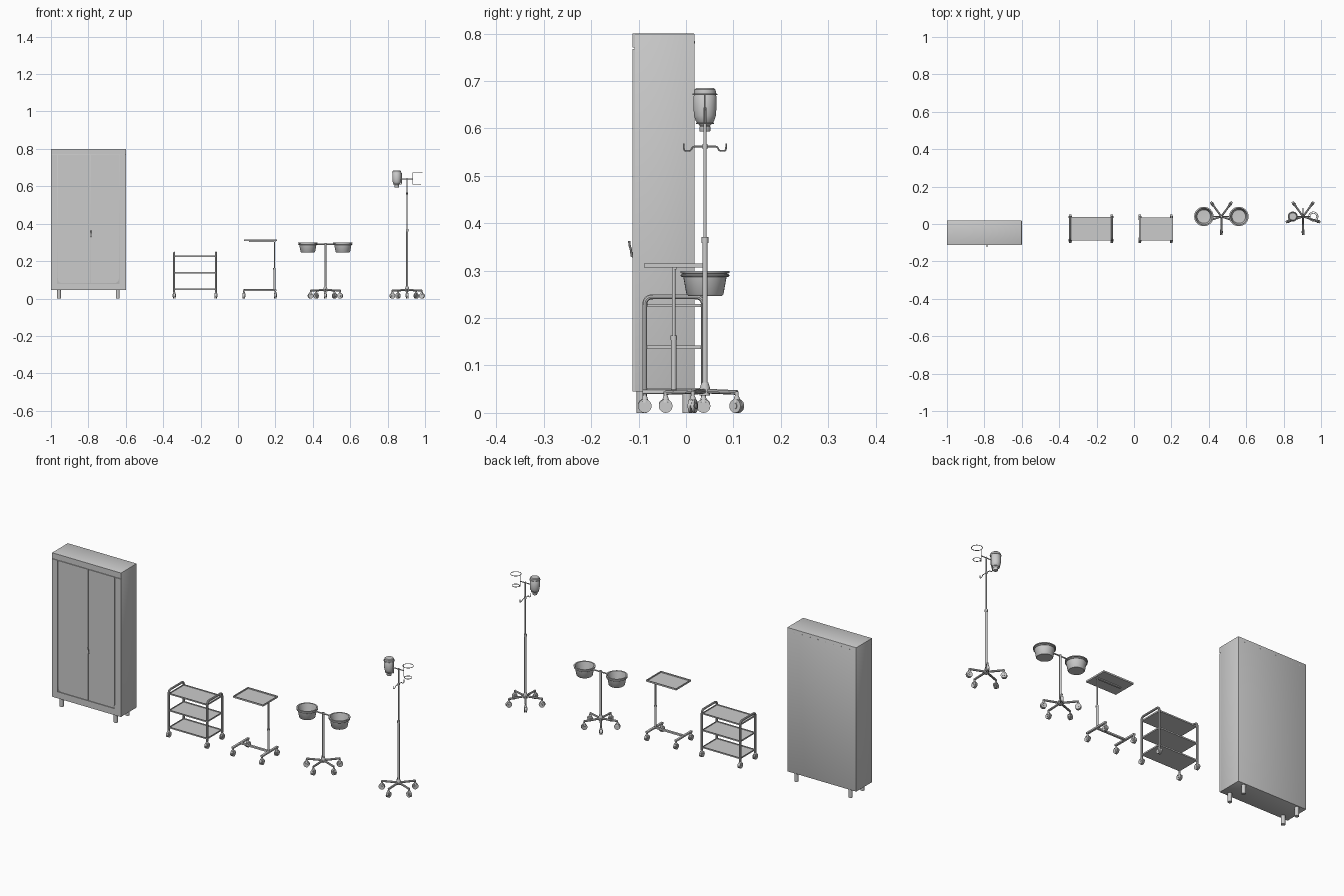
import bpy, bmesh, math
from math import pi, sin, cos, radians
from mathutils import Vector, Matrix

if "Cube" in bpy.data.objects:
    bpy.data.objects.remove(bpy.data.objects["Cube"])


def finish(name, bm, smooth=True):
    bmesh.ops.recalc_face_normals(bm, faces=bm.faces)
    me = bpy.data.meshes.new(name)
    bm.to_mesh(me)
    bm.free()
    ob = bpy.data.objects.new(name, me)
    bpy.context.collection.objects.link(ob)
    if smooth:
        shade(ob)
    return ob


def shade(ob):
    bpy.ops.object.select_all(action='DESELECT')
    ob.select_set(True)
    bpy.context.view_layer.objects.active = ob
    bpy.ops.object.shade_smooth_by_angle(angle=radians(35))


def box(name, x, y, z, bevel=0.0):
    bm = bmesh.new()
    c = [(a[0] + a[1]) / 2 for a in (x, y, z)]
    s = [a[1] - a[0] for a in (x, y, z)]
    bmesh.ops.create_cube(bm, size=1, matrix=Matrix.Translation(c) @ Matrix.Diagonal((*s, 1)))
    if bevel:
        bmesh.ops.bevel(bm, geom=bm.edges[:], offset=bevel, segments=2, profile=0.5, affect='EDGES')
    return finish(name, bm)


def tray(name, x, y, z, lip, floor):
    # Box with a sunken top
    bm = bmesh.new()
    c = [(a[0] + a[1]) / 2 for a in (x, y, z)]
    s = [a[1] - a[0] for a in (x, y, z)]
    bmesh.ops.create_cube(bm, size=1, matrix=Matrix.Translation(c) @ Matrix.Diagonal((*s, 1)))
    bm.normal_update()
    top = max(bm.faces, key=lambda f: f.calc_center_median().z)
    bmesh.ops.inset_region(bm, faces=[top], thickness=lip)
    top = [f for f in bm.faces if f.normal.z > 0.9 and f.calc_area() > s[0] * s[1] * 0.5][0]
    r = bmesh.ops.extrude_discrete_faces(bm, faces=[top])
    bmesh.ops.translate(bm, verts=r['faces'][0].verts, vec=(0, 0, floor - z[1]))
    return finish(name, bm)


def fillet(pts, r, n=6):
    # Round the inner corners of a path
    pts = [Vector(p) for p in pts]
    out = [pts[0]]
    for a, b, c in zip(pts, pts[1:], pts[2:]):
        p, q = b + (a - b).normalized() * r, b + (c - b).normalized() * r
        for i in range(n + 1):
            t = i / n
            out.append(p * (1 - t) ** 2 + b * 2 * t * (1 - t) + q * t * t)
    return out + [pts[-1]]


def tube(name, pts, r, cyclic=False):
    cu = bpy.data.curves.new(name, 'CURVE')
    cu.dimensions = '3D'
    cu.bevel_depth, cu.bevel_resolution, cu.use_fill_caps = r, 3, True
    sp = cu.splines.new('POLY')
    sp.points.add(len(pts) - 1)
    for p, co in zip(sp.points, pts):
        p.co = (*co, 1)
    sp.use_cyclic_u = cyclic
    tmp = bpy.data.objects.new(name + "_path", cu)
    bpy.context.collection.objects.link(tmp)
    me = bpy.data.meshes.new_from_object(tmp.evaluated_get(bpy.context.evaluated_depsgraph_get()))
    bpy.data.objects.remove(tmp)
    ob = bpy.data.objects.new(name, me)
    bpy.context.collection.objects.link(ob)
    shade(ob)
    return ob


def lathe(name, prof, x, y, n=32):
    bm = bmesh.new()
    vs = [bm.verts.new((x + r, y, z)) for r, z in prof]
    es = [bm.edges.new(p) for p in zip(vs, vs[1:])]
    bmesh.ops.spin(bm, geom=vs + es, cent=(x, y, 0), axis=(0, 0, 1), angle=2 * pi, steps=n)
    bmesh.ops.remove_doubles(bm, verts=bm.verts, dist=1e-5)
    return finish(name, bm)


def rod(name, x, y, z0, z1, r):
    return lathe(name, [(0, z0), (r, z0), (r, z1), (0, z1)], x, y, 20)


def ring(name, x, y, z, R, r):
    return tube(name, [(x + R * cos(i * pi / 16), y + R * sin(i * pi / 16), z) for i in range(32)], r, True)


# Shared caster mesh, rolling along local x
def make_caster():
    bm = bmesh.new()

    def cone(r1, r2, d, m):
        bmesh.ops.create_cone(bm, cap_ends=True, segments=20, radius1=r1, radius2=r2, depth=d, matrix=m)
    turn = Matrix.Rotation(pi / 2, 4, 'X')
    for s in (-1, 1):
        cone(0.0145, 0.0145, 0.0055, Matrix.Translation((0, s * 0.004, 0.0145)) @ turn)
        cone(0.006, 0.006, 0.002, Matrix.Translation((0, s * 0.0075, 0.0145)) @ turn)
    cone(0.011, 0.011, 0.004, Matrix.Translation((0.003, 0, 0.018)) @ turn)
    cone(0.0085, 0.0045, 0.014, Matrix.Translation((0, 0, 0.029)))
    cone(0.004, 0.004, 0.014, Matrix.Translation((0, 0, 0.038)))
    return finish("caster", bm)


caster_proto = make_caster()
caster_mesh = caster_proto.data
bpy.data.objects.remove(caster_proto)


def caster(name, x, y, a):
    ob = bpy.data.objects.new(name, caster_mesh)
    ob.location, ob.rotation_euler = (x, y, 0), (0, 0, a)
    bpy.context.collection.objects.link(ob)


def star_base(name, x, y):
    # Five-legged base with hub and casters
    for i in range(5):
        a = radians(-90 + 72 * i)
        ex, ey = x + 0.083 * cos(a), y + 0.083 * sin(a)
        tube(f"{name}_leg_{i}", [(x, y, 0.046), (ex, ey, 0.043)], 0.0052)
        caster(f"{name}_caster_{i}", ex, ey, a)
    lathe(name + "_hub", [(0, 0.037), (0.011, 0.037), (0.011, 0.052), (0.007, 0.064), (0, 0.064)], x, y, 20)


# Cabinet: body, front frame, doors, legs, handle, vents
box("cabinet_body", (-1, -0.6), (-0.109, 0.018), (0.045, 0.8), 0.001)
F = (-0.113, -0.108)
box("cabinet_header", (-1, -0.6), F, (0.771, 0.8))
box("cabinet_sill", (-1, -0.6), F, (0.045, 0.079))
for n, x in (("left", (-1, -0.967)), ("right", (-0.633, -0.6))):
    box(f"cabinet_stile_{n}", x, F, (0.079, 0.768))


def door(name, x_out, x_in):
    # Flat panel with a rounded lower outer corner
    s = 1 if x_in > x_out else -1
    pts = fillet([(x_out, 0, 0.768), (x_out, 0, 0.082), (x_in, 0, 0.082)], 0.03) + [Vector((x_in, 0, 0.768))]
    bm = bmesh.new()
    f = bm.faces.new([bm.verts.new((p.x, F[0], p.z)) for p in pts])
    r = bmesh.ops.extrude_face_region(bm, geom=[f])
    bmesh.ops.translate(bm, verts=[v for v in r['geom'] if isinstance(v, bmesh.types.BMVert)], vec=(0, 0.005, 0))
    finish(name, bm)


door("cabinet_door_left", -0.964, -0.792)
door("cabinet_door_right", -0.636, -0.789)
for i, x in enumerate((-0.957, -0.643)):
    for j, y in enumerate((-0.094, 0.003)):
        rod(f"cabinet_leg_{i}{j}", x, y, 0, 0.046, 0.0102)
tube("cabinet_handle", [(-0.786, -0.112, 0.33), (-0.786, -0.115, 0.332), (-0.786, -0.116, 0.343),
                        (-0.786, -0.119, 0.354), (-0.786, -0.12, 0.363)], 0.0025)
for i in range(8):
    bm = bmesh.new()
    bmesh.ops.create_cone(bm, cap_ends=True, segments=10, radius1=0.003, radius2=0.003, depth=0.001,
                          matrix=Matrix.Translation((-0.96 + i * 0.32 / 7, 0.018, 0.782)) @ Matrix.Rotation(pi / 2, 4, 'X'))
    finish(f"cabinet_vent_{i}", bm)

# Three-shelf trolley
Y0, Y1 = -0.087, 0.037
for i, x in enumerate((-0.341, -0.118)):
    tube(f"trolley_frame_{i}", fillet([(x, Y0, 0.035), (x, Y0, 0.245), (x, Y1, 0.245), (x, Y1, 0.035)], 0.018), 0.0055)
    for j, y in enumerate((Y0, Y1)):
        caster(f"trolley_caster_{i}{j}", x, y, pi / 2 * (1 if j else -1))
for i, z in enumerate((0.046, 0.135, 0.223)):
    tray(f"trolley_shelf_{i}", (-0.341, -0.118), (Y0, Y1), (z, z + 0.007), 0.003, z + 0.002)

# Instrument table
tray("table_tray", (0.032, 0.208), (-0.089, 0.036), (0.307, 0.315), 0.006, 0.309)
box("table_tray_support", (0.06, 0.2), (-0.03, -0.02), (0.302, 0.307))
rod("table_post_lower", 0.195, -0.026, 0.045, 0.16, 0.0058)
rod("table_post_upper", 0.195, -0.026, 0.16, 0.306, 0.0038)
rod("table_post_collar", 0.195, -0.026, 0.154, 0.163, 0.0068)
box("table_base_beam", (0.032, 0.2), (-0.032, -0.02), (0.041, 0.05), 0.0015)
for i, x in enumerate((0.032, 0.2)):
    box(f"table_base_foot_{i}", (x - 0.006, x + 0.006), (-0.092, 0.042), (0.04, 0.049), 0.0015)
    for j, y in enumerate((Y0, Y1)):
        caster(f"table_caster_{i}{j}", x, y, pi / 2 * (1 if j else -1))

# Double bowl stand
BX, BY = 0.467, 0.04
star_base("bowl_stand", BX, BY)
rod("bowl_stand_post", BX, BY, 0.04, 0.297, 0.0055)
tube("bowl_stand_arm", [(BX - 0.046, BY, 0.29), (BX + 0.046, BY, 0.29)], 0.0035)
for n, s in (("left", -1), ("right", 1)):
    x = BX + s * 0.0935
    lathe(f"bowl_{n}", [(0, 0.247), (0.036, 0.247), (0.039, 0.25), (0.047, 0.294), (0.052, 0.295), (0.052, 0.299),
                        (0.045, 0.299), (0.036, 0.252), (0, 0.250)], x, BY)
    ring(f"bowl_holder_{n}", x, BY, 0.29, 0.0485, 0.003)

# Drip stand with hooks, bottle and wire holders
DX, DY = 0.904, 0.04
star_base("drip_stand", DX, DY)
rod("drip_post_lower", DX, DY, 0.04, 0.36, 0.0055)
rod("drip_post_collar", DX, DY, 0.358, 0.371, 0.007)
rod("drip_post_upper", DX, DY, 0.36, 0.644, 0.0034)
rod("drip_hook_collar", DX, DY, 0.557, 0.567, 0.0055)
for i, s in enumerate((-1, 1)):
    hook = [(0, 0.562), (0.026, 0.562), (0.03, 0.553), (0.044, 0.553), (0.045, 0.568)]
    tube(f"drip_hook_{i}", fillet([(DX, DY + s * a, z) for a, z in hook], 0.004), 0.0018)
    # Wire bottle holder: arm, upright and two rings
    x, xw = DX + s * 0.055, DX + s * 0.03
    tube(f"drip_arm_{i}", [(DX, DY, 0.64), (xw, DY, 0.64)], 0.0025)
    tube(f"holder_wire_{i}", fillet([(xw, DY, 0.672), (xw, DY, 0.611), (x - s * 0.017, DY, 0.611)], 0.004), 0.0016)
    ring(f"holder_ring_upper_{i}", x, DY, 0.672, 0.025, 0.0016)
    ring(f"holder_ring_lower_{i}", x, DY, 0.611, 0.0175, 0.0016)
lathe("drip_bottle", [(0, 0.594), (0.011, 0.594), (0.012, 0.596), (0.012, 0.604), (0.0105, 0.605), (0.0125, 0.608),
                      (0.019, 0.615), (0.023, 0.627), (0.024, 0.64), (0.024, 0.668), (0.0228, 0.67), (0.0228, 0.674),
                      (0.023, 0.676), (0.0225, 0.682), (0.019, 0.685), (0, 0.685)], DX - 0.055, DY)
